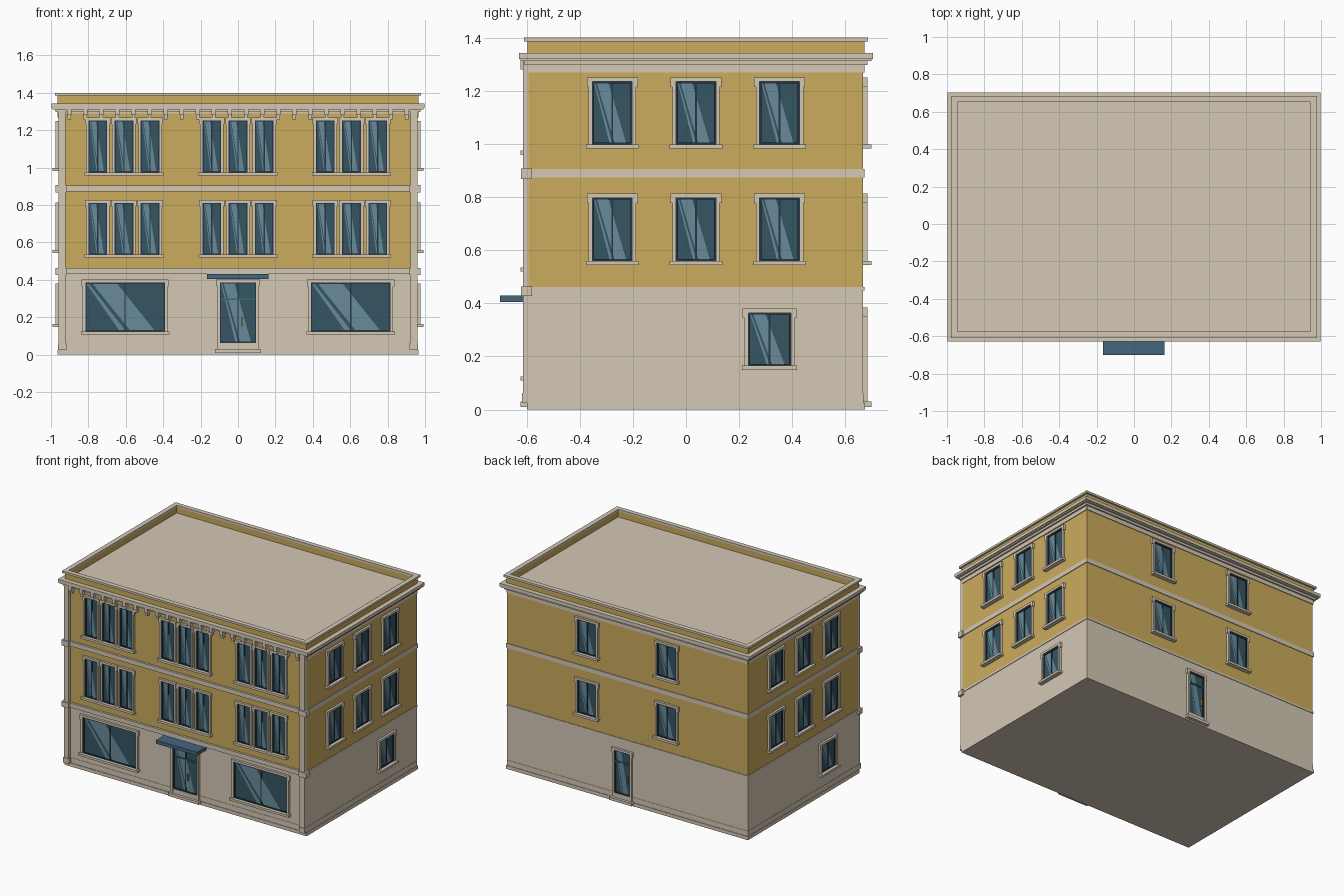
import bpy, bmesh
from mathutils import Vector

if "Cube" in bpy.data.objects:
    bpy.data.objects.remove(bpy.data.objects["Cube"])

X, YF, YB = 0.96, -0.592, 0.667          # wall planes
YC = (YF + YB) / 2
COL = dict(cream=(0.66, 0.58, 0.46), yellow=(0.60, 0.41, 0.11), frame=(0.02, 0.035, 0.055),
           glass=(0.035, 0.09, 0.125), glare=(0.14, 0.26, 0.32), canopy=(0.06, 0.13, 0.21),
           teal=(0.03, 0.17, 0.18), brass=(0.40, 0.25, 0.07))
MATS, PARTS = {}, {}
for n, c in COL.items():
    MATS[n] = bpy.data.materials.new(n)
    MATS[n].diffuse_color = (*c, 1)

FACES = [(0, 2, 3, 1), (4, 5, 7, 6), (0, 1, 5, 4), (2, 6, 7, 3), (0, 4, 6, 2), (1, 3, 7, 5)]


def bm_for(name, mat):
    return PARTS.setdefault((name, mat), bmesh.new())


def box(name, mat, x0, x1, y0, y1, z0, z1):
    bm = bm_for(name, mat)
    v = [bm.verts.new((x, y, z)) for x in (x0, x1) for y in (y0, y1) for z in (z0, z1)]
    for f in FACES:
        bm.faces.new([v[i] for i in f])


def at(side, u, z, d):
    """Point on a wall: u along it, d outwards from it."""
    return Vector({'front': (u, YF - d, z), 'back': (-u, YB + d, z),
                   'right': (X + d, YC + u, z), 'left': (-X - d, YC - u, z)}[side])


def wbox(side, name, mat, u0, u1, z0, z1, d0, d1):
    a, b = at(side, u0, z0, d0), at(side, u1, z1, d1)
    lo, hi = [[f(p, q) for p, q in zip(a, b)] for f in (min, max)]
    box(side + '_' + name, mat, lo[0], hi[0], lo[1], hi[1], lo[2], hi[2])


def ring(name, mat, o, z0, z1, inner=None):
    """Slab around the plan with overhang o, hollow when inner is given."""
    if inner is None:
        box(name, mat, -X - o, X + o, YF - o, YB + o, z0, z1)
        return
    for s in (-1, 1):
        xs = sorted((s * (X + o), s * (X + inner)))
        box(name, mat, *xs, YF - o, YB + o, z0, z1)
    box(name, mat, -X - inner, X + inner, YF - o, YF - inner, z0, z1)
    box(name, mat, -X - inner, X + inner, YB + inner, YB + o, z0, z1)


def glazing(side, u, w, z0, z1, split=True, n='window'):
    """Dark frame, glass and slanted reflections."""
    a, b, f = u - w / 2, u + w / 2, 0.007
    wbox(side, n + '_glass', 'glass', a, b, z0, z1, -0.01, 0.002)
    for p, q in ((a, a + f), (b - f, b)):
        wbox(side, n + '_frames', 'frame', p, q, z0, z1, 0, 0.008)
    for p, q in ((z0, z0 + f), (z1 - f, z1)):
        wbox(side, n + '_frames', 'frame', a + f, b - f, p, q, 0, 0.008)
    if split:
        wbox(side, n + '_frames', 'frame', u - f / 2, u + f / 2, z0 + f, z1 - f, 0, 0.007)
    bm = bm_for(side + '_' + n + '_reflections', 'glare')
    gw, a, p, q = w - 2 * f, a + f, z0 + f, z1 - f
    for t0, t1, b0, b1 in ((0.08, 0.4, 0.56, 0.88), (0.0, 0.03, 0.42, 0.5)):
        pts = ((a + gw * b0, p), (a + gw * b1, p), (a + gw * t1, q), (a + gw * t0, q))
        bm.faces.new([bm.verts.new(at(side, s, z, 0.0035)) for s, z in pts])


def casing(side, u, w, z0, z1, j=0.014, ear=0.007):
    """Stone surround with eared top."""
    for s in (-1, 1):
        e = u + s * w / 2
        wbox(side, 'casings', 'cream', e, e + s * j, z0, z1, 0, 0.016)
        wbox(side, 'casings', 'cream', e + s * j, e + s * (j + ear), z1 - 0.02, z1, 0, 0.016)
    h = w / 2 + j + ear
    wbox(side, 'casings', 'cream', u - h, u + h, z1, z1 + 0.016, 0, 0.016)


def window(side, u, w, z0, z1, sill=0.024):
    glazing(side, u, w, z0, z1)
    casing(side, u, w, z0, z1)
    h = w / 2 + sill
    wbox(side, 'sills', 'cream', u - h, u + h, z0 - 0.016, z0, 0, 0.031)


# walls, plinth and skirting
ring('ground_floor_wall', 'cream', 0, 0, 0.46)
ring('upper_floor_wall', 'yellow', 0, 0.46, 1.31)
ring('skirting', 'cream', 0.002, 0.025, 0.062)
ring('plinth', 'cream', 0.006, 0.0, 0.025)
# string courses, frieze and cornice
ring('lower_string_course', 'cream', 0.004, 0.448, 0.462)
ring('upper_string_course', 'cream', 0.005, 0.873, 0.905)
ring('frieze', 'cream', 0.005, 1.288, 1.315)
ring('frieze_moulding', 'cream', 0.016, 1.297, 1.315)
ring('cornice_lower', 'cream', 0.031, 1.312, 1.32)
ring('cornice', 'cream', 0.037, 1.32, 1.342)
for s in ('right', 'left'):
    wbox(s, 'frieze', 'cream', YF - YC, YB - YC, 1.268, 1.288, 0, 0.005)
wbox('back', 'frieze', 'cream', -X, X, 1.268, 1.288, 0, 0.005)
# parapet and coping around the flat roof
ring('parapet', 'yellow', 0.004, 1.342, 1.387, -0.012)
ring('parapet_coping', 'cream', 0.018, 1.385, 1.4, -0.016)

# front pilasters, corner blocks, bands
for s in (-1, 1):
    wbox('front', 'pilasters', 'cream', s * 0.922, s * X, 0.025, 1.312, 0, 0.021)
    for z0, z1 in ((0.427, 0.464), (0.868, 0.907)):
        wbox('front', 'corner_blocks', 'cream', s * 0.917, s * 0.976, z0, z1, -0.012, 0.029)
    wbox('front', 'pilaster_bases', 'cream', s * 0.918, s * 0.963, 0.025, 0.062, 0, 0.026)
for z0, z1 in ((0.43, 0.462), (0.873, 0.905)):
    wbox('front', 'bands', 'cream', -0.922, 0.922, z0, z1, 0, 0.015)
# row of brackets under the front cornice
for i in range(22):
    u = -0.903 + i * 0.086
    wbox('front', 'brackets', 'cream', u - 0.012, u + 0.012, 1.28, 1.312, 0, 0.031)
    wbox('front', 'brackets', 'cream', u - 0.009, u + 0.009, 1.258, 1.28, 0, 0.022)

# front triple windows on two floors
for z0, z1 in ((0.535, 0.812), (0.975, 1.253)):
    for g in (-0.61, 0, 0.607):
        for k in (-1, 0, 1):
            glazing('front', g + k * 0.14, 0.1, z0, z1)
            casing('front', g + k * 0.14, 0.1, z0, z1, 0.013, 0.005)
        wbox('front', 'sills', 'cream', g - 0.212, g + 0.212, z0 - 0.016, z0, 0, 0.031)
# shop windows
for u in (-0.604, 0.602):
    window('front', u, 0.425, 0.125, 0.385)

# entrance with transom, step and canopy
glazing('front', 0, 0.195, 0.062, 0.387, n='door')
casing('front', 0, 0.195, 0.03, 0.387)
wbox('front', 'door_transom', 'teal', -0.09, 0.09, 0.291, 0.301, 0, 0.01)
wbox('front', 'door_handle', 'brass', 0.02, 0.026, 0.15, 0.2, 0, 0.016)
wbox('front', 'door_step', 'cream', -0.122, 0.122, 0.01, 0.03, 0, 0.031)
wbox('front', 'door_threshold', 'cream', -0.0975, 0.0975, 0.03, 0.062, 0, 0.012)
wbox('front', 'canopy', 'canopy', -0.165, 0.163, 0.405, 0.43, 0, 0.108)

# side windows (left side is the right side turned half round)
for s in ('right', 'left'):
    for u in (-0.315, 0, 0.315):
        window(s, u, 0.15, 0.56, 0.797)
        window(s, u, 0.15, 0.998, 1.234)
    window(s, 0.277, 0.16, 0.165, 0.364)

# back windows and service door
for u in (-0.318, 0.318):
    window('back', u, 0.15, 0.56, 0.797)
    window('back', u, 0.15, 0.998, 1.234)
u = -0.035
glazing('back', u, 0.125, 0.062, 0.369, False, 'door')
casing('back', u, 0.125, 0.03, 0.369)
wbox('back', 'door_transom', 'teal', u - 0.056, u + 0.056, 0.285, 0.295, 0, 0.01)
wbox('back', 'door_handle', 'brass', u + 0.04, u + 0.046, 0.15, 0.2, 0, 0.016)
wbox('back', 'door_step', 'cream', u - 0.09, u + 0.09, 0.01, 0.03, 0, 0.031)
wbox('back', 'door_threshold', 'cream', u - 0.0625, u + 0.0625, 0.03, 0.062, 0, 0.012)

# turn the collected parts into objects
for (name, mat), bm in PARTS.items():
    if 'reflections' not in name:
        bmesh.ops.recalc_face_normals(bm, faces=bm.faces)
    me = bpy.data.meshes.new(name)
    bm.to_mesh(me)
    bm.free()
    me.materials.append(MATS[mat])
    bpy.context.collection.objects.link(bpy.data.objects.new(name, me))

for m in bpy.data.materials:
    if m.users and not m.is_grease_pencil:
        m.use_nodes = True
        m.node_tree.nodes["Principled BSDF"].inputs["Base Color"].default_value = m.diffuse_color
